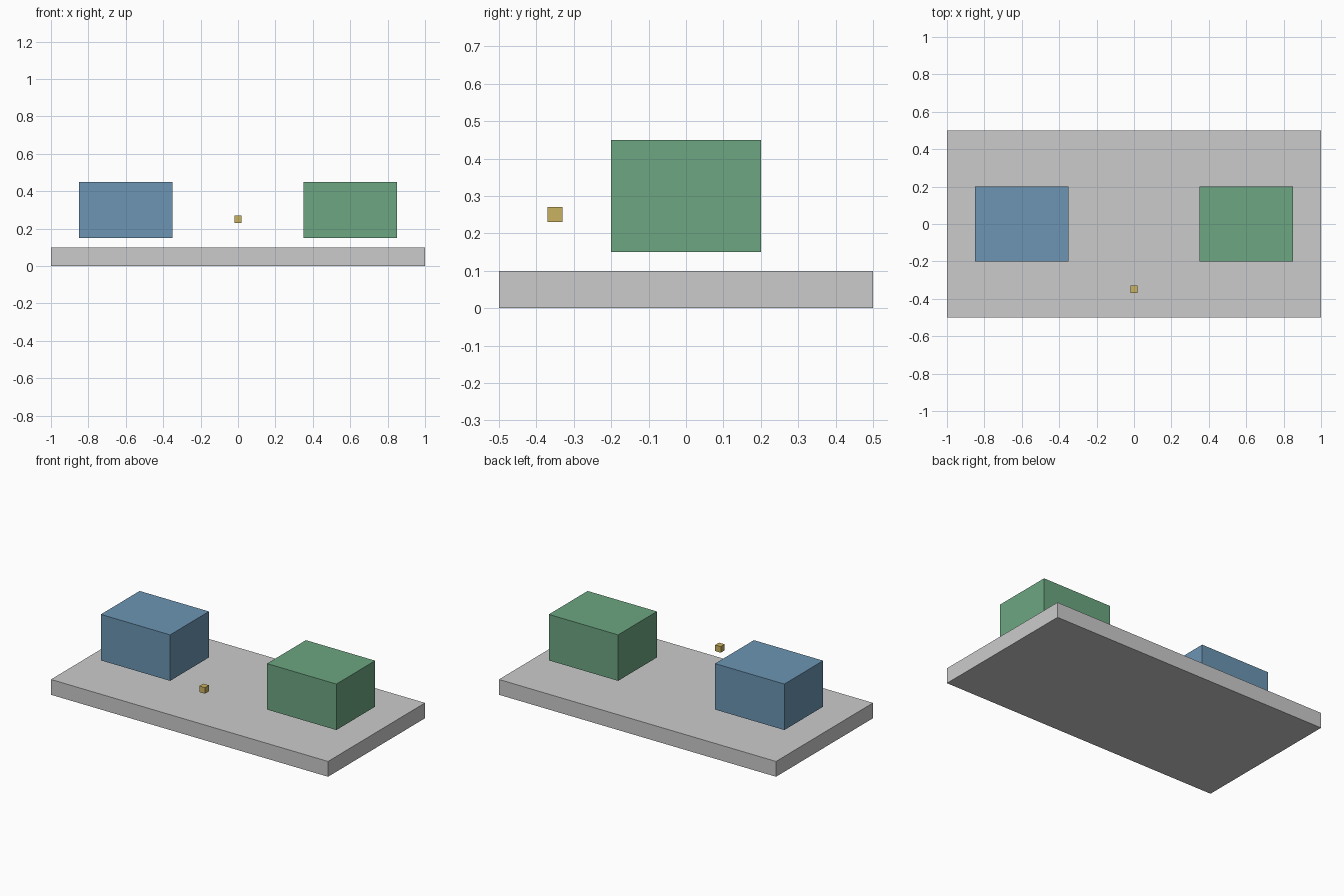
import bpy

if "Cube" in bpy.data.objects:
    bpy.data.objects.remove(bpy.data.objects["Cube"])


def box(name, center, size, color=None):
    bpy.ops.mesh.primitive_cube_add(size=1, location=center)
    obj = bpy.context.object
    obj.name = name
    obj.scale = size
    bpy.ops.object.transform_apply(location=False, rotation=False, scale=True)
    if color:
        mat = bpy.data.materials.new(name + "_material")
        mat.diffuse_color = (*color, 1)
        mat.use_nodes = True
        mat.node_tree.nodes["Principled BSDF"].inputs["Base Color"].default_value = mat.diffuse_color
        obj.data.materials.append(mat)
    return obj


# Base slab
box("base_slab", (0, 0, 0.05), (2, 1, 0.1))

# Pair of blocks hovering just above the slab
for name, x, color in (("left_block", -0.6, (0.15, 0.30, 0.45)),
                       ("right_block", 0.6, (0.15, 0.38, 0.22))):
    box(name, (x, 0, 0.3), (0.5, 0.4, 0.3), color)

# Small floating cube near the front
box("small_cube", (0, -0.35, 0.25), (0.04, 0.04, 0.04), (0.60, 0.45, 0.12))
